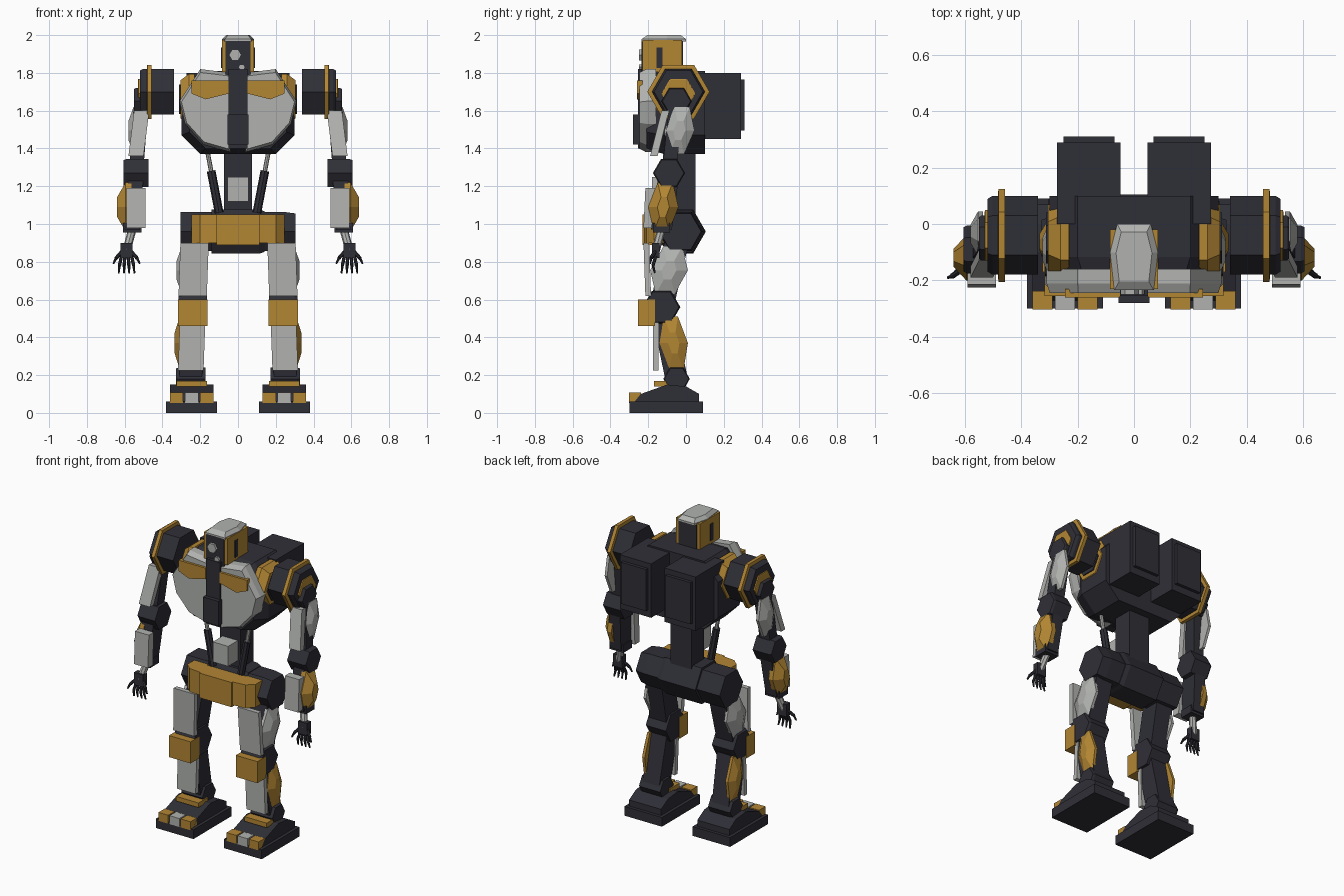
import bpy, bmesh, math
from mathutils import Vector

cube = bpy.data.objects.get("Cube")
if cube:
    bpy.data.objects.remove(cube)


def make_material(name, red, green, blue):
    colour = (red, green, blue, 1)
    mat = bpy.data.materials.new(name)
    mat.use_nodes = True
    mat.diffuse_color = colour
    mat.node_tree.nodes["Principled BSDF"].inputs["Base Color"].default_value = colour
    return mat


DARK = make_material("dark_metal", .028, .028, .038)
GREY = make_material("light_grey", .44, .45, .43)
GOLD = make_material("ochre_yellow", .45, .24, .034)


def finish(name, bm, mat, mirrored):
    """Turn the mesh into one object, or into a left and a right one."""
    bmesh.ops.recalc_face_normals(bm, faces=bm.faces)
    for side in ("left_", "right_") if mirrored else ("",):
        if side == "right_":
            for vert in bm.verts:
                vert.co.x = -vert.co.x
            bmesh.ops.reverse_faces(bm, faces=bm.faces)
        mesh = bpy.data.meshes.new(side + name)
        bm.to_mesh(mesh)
        mesh.materials.append(mat)
        bpy.context.collection.objects.link(bpy.data.objects.new(side + name, mesh))
    bm.free()


def prism(name, axis, outline, start, end, mat, inset=1, bevel=0, mirrored=True):
    """Extrude an outline along an axis; the end is inset over the bevel fraction."""
    bm = bmesh.new()
    points = [Vector(point) for point in outline]
    centre = sum(points, Vector((0, 0))) / len(points)
    levels = [(start, 1), (end, inset)]
    if bevel:
        levels.insert(1, (end + (start - end) * bevel, 1))
    rings = []
    for position, scale in levels:
        ring = []
        for point in points:
            co = list(centre + (point - centre) * scale)
            co.insert("xyz".index(axis), position)
            ring.append(bm.verts.new(co))
        rings.append(ring)
    for near, far in zip(rings, rings[1:]):
        for i in range(len(points)):
            bm.faces.new((near[i - 1], near[i], far[i], far[i - 1]))
    bm.faces.new(rings[0])
    bm.faces.new(rings[-1])
    finish(name, bm, mat, mirrored)


def hexagon(centre, across, up, lean=0):
    angles = [math.tau * i / 6 for i in range(6)]
    return [(centre[0] + across * math.cos(a) + lean * math.sin(a), centre[1] + up * math.sin(a)) for a in angles]


def symmetric(half):
    return half + [(-x, other) for x, other in reversed(half)]


def drum(name, centre, length, radius, mat=DARK, mirrored=True):
    """Six-sided joint lying along x."""
    x, y, z = centre
    prism(name, "x", hexagon((y, z), radius, radius), x - length / 2, x + length / 2, mat,
          inset=.92, bevel=.1, mirrored=mirrored)


def beam(name, top, bottom, width, depth, mat=DARK, mirrored=True):
    """Rectangular bar with level ends."""
    bm = bmesh.new()
    bmesh.ops.create_cube(bm, size=1)
    for vert in bm.verts:
        end = top if vert.co.z > 0 else bottom
        vert.co = end + Vector((vert.co.x * width, vert.co.y * depth, 0))
    finish(name, bm, mat, mirrored)


def block(name, centre, size, mat=DARK, mirrored=True):
    half = Vector((0, 0, size[2] / 2))
    beam(name, Vector(centre) + half, Vector(centre) - half, size[0], size[1], mat, mirrored)


def shell(name, top, bottom, depth, thickness, mat):
    """Faceted armour bulging from the outside of a limb."""
    middle, reach = (top + bottom) / 2, (top - bottom) / math.sqrt(3)
    outline = hexagon((middle.y, middle.z), depth, reach.z, lean=reach.y)
    prism(name, "x", outline, middle.x - thickness / 2, middle.x + thickness, mat, inset=.4, bevel=.6)


def rod(name, start, end, radius, mat=DARK, tip=1):
    bm = bmesh.new()
    line = end - start
    bmesh.ops.create_cone(bm, cap_ends=True, segments=8, radius1=radius, radius2=radius * tip, depth=line.length)
    turn = line.to_track_quat("Z", "Y")
    for vert in bm.verts:
        vert.co = turn @ vert.co + (start + end) / 2
    finish(name, bm, mat, True)


def at(x, y, z):
    return Vector((x, y, z))


# Landmarks of the left limbs
shoulder, pivot = at(.43, -.04, 1.7), at(.51, -.05, 1.65)
elbow, wrist, palm = at(.54, -.09, 1.27), at(.56, -.13, .97), at(.59, -.16, .86)
hip, knee, ankle = at(.23, -.05, .9), at(.24, -.13, .56), at(.25, -.05, .18)

# Head
block("head_core", (0, -.125, 1.88), (.13, .22, .18), DARK, mirrored=False)
block("head_side", (.07, -.125, 1.89), (.03, .21, .17), GOLD)
block("head_slot", (.085, -.14, 1.88), (.008, .03, .11), DARK)
cap = symmetric([(.06, 0), (.085, -.1), (.07, -.235)])
prism("head_cap", "z", cap, 1.965, 2, GREY, inset=.75, bevel=.6, mirrored=False)
prism("main_eye", "y", hexagon((-.015, 1.895), .033, .033), -.22, -.25, GREY, mirrored=False)
prism("small_eye", "y", hexagon((.02, 1.83), .018, .018), -.22, -.25, GREY, mirrored=False)

# Torso
trunk = symmetric([(.2, 1.37), (.3, 1.47), (.3, 1.7), (.2, 1.81)])
prism("torso", "y", trunk, .1, -.21, DARK, inset=.86, bevel=.3, mirrored=False)
chest = [(.04, 1.8), (.2, 1.82), (.31, 1.65), (.28, 1.53), (.18, 1.42), (.04, 1.38)]
prism("chest_plate", "y", chest, -.16, -.245, GREY, inset=.92, bevel=.4)
badge = [(.05, 1.76), (.245, 1.76), (.245, 1.69), (.17, 1.66), (.05, 1.69)]
prism("chest_panel", "y", badge, -.23, -.26, GOLD)
block("sternum_strip", (0, -.23, 1.61), (.1, .05, .42), DARK, mirrored=False)
block("sternum_box", (0, -.24, 1.5), (.11, .08, .16), DARK, mirrored=False)
prism("torso_collar", "x", hexagon((-.05, 1.66), .155, .155), .23, .305, GOLD, inset=.75, bevel=.6)
prism("torso_socket", "x", hexagon((-.05, 1.66), .09, .09), .25, .312, DARK)
block("backpack", (.16, .145, 1.625), (.225, .29, .35), DARK)
block("backpack_panel", (.16, .29, 1.63), (.18, .04, .27), DARK)

# Waist
block("spine", (0, -.015, 1.2), (.15, .13, .4), DARK, mirrored=False)
block("belly_box", (0, -.12, 1.185), (.11, .12, .13), GREY, mirrored=False)
piston_foot, piston_head = at(.1, -.11, 1.06), at(.165, -.11, 1.4)
rod("piston_sleeve", piston_foot, piston_foot.lerp(piston_head, .65), .023, DARK)
rod("piston_rod", piston_foot, piston_head, .012, GREY)

# Pelvis and belt
drum("pelvis", (0, -.03, .96), .61, .12, DARK, mirrored=False)
drum("pelvis_middle", (0, -.03, .96), .28, .135, DARK, mirrored=False)
block("belt_middle", (0, -.17, .97), (.23, .12, .16), GOLD, mirrored=False)
wing = [(.11, -.22), (.2, -.21), (.245, -.17), (.245, -.1), (.11, -.1)]
prism("belt_side", "z", wing, .9, 1.05, GOLD)

# Shoulders
drum("shoulder", shoulder, .18, .14)
drum("shoulder_ring", shoulder + at(.04, 0, 0), .025, .165, GOLD)
drum("shoulder_cap", shoulder + at(.09, 0, -.01), .02, .09, GOLD)
drum("arm_pivot", pivot, .08, .08)

# Arms
beam("upper_arm", pivot, elbow, .075, .075)
beam("upper_arm_front", pivot + at(0, -.06, -.05), elbow + at(0, -.08, .09), .08, .04, GREY)
shell("upper_arm_shell", pivot + at(.03, .03, -.03), elbow + at(.02, .04, .1), .08, .03, GREY)
drum("elbow", elbow, .13, .085)
beam("forearm", elbow, wrist, .08, .11)
beam("forearm_front", elbow + at(0, -.1, -.08), wrist + at(-.02, -.07, .01), .1, .05, GREY)
shell("forearm_shell", elbow + at(.05, -.02, -.05), wrist + at(.03, 0, -.01), .08, .05, GOLD)
block("wrist_block", wrist + at(0, 0, .01), (.1, .09, .05))

# Hands
rod("wrist", wrist, palm, .022, GREY)
block("palm", palm, (.065, .04, .08))
for i, finger in enumerate(("index", "middle", "ring", "little")):
    spread = i - 1.5
    knuckle = palm + at(spread * .018, 0, -.03)
    bend = knuckle + at(spread * .007, -.015, -.05)
    rod(finger + "_finger_base", knuckle, bend, .009)
    rod(finger + "_finger_tip", bend, bend + at(spread * .003, .01, -.04), .008, tip=.6)
for thumb, out in (("outer_thumb", 1), ("inner_thumb", -1)):
    bend = palm + at(out * .055, -.025, -.04)
    rod(thumb + "_base", palm + at(out * .02, 0, 0), bend, .01)
    rod(thumb + "_tip", bend, bend + at(out * .015, -.005, -.03), .008, tip=.6)

# Legs
beam("thigh", hip, knee, .12, .13)
beam("thigh_front", hip + at(0, -.16, 0), knee + at(0, -.07, .06), .15, .03, GREY)
shell("thigh_shell", hip + at(.06, -.02, -.02), knee + at(.06, .02, .07), .1, .03, GREY)
drum("knee", knee, .15, .1)
block("kneecap", knee + at(0, -.08, -.03), (.155, .09, .14), GOLD)
beam("shin", knee, ankle, .12, .12)
beam("shin_front", knee + at(0, -.03, -.06), ankle + at(0, -.11, .045), .135, .03, GREY)
shell("shin_shell", knee + at(.06, .05, -.05), ankle + at(.06, 0, .05), .075, .03, GOLD)
drum("ankle", ankle, .155, .07)

# Feet
block("sole", (.245, -.105, .03), (.27, .39, .06))
instep = [(-.28, .05), (-.24, .1), (-.1, .15), (0, .14), (.07, .1), (.07, .05)]
prism("foot_top", "x", instep, .13, .36, DARK)
block("instep_plate", (.245, -.12, .155), (.16, .1, .03), GOLD)
for toe, step, mat in (("inner_toe", -1, GOLD), ("middle_toe", 0, GREY), ("outer_toe", 1, GOLD)):
    block(toe, (.245 + step * .08, -.27, .08), (.07, .065, .055), mat)
